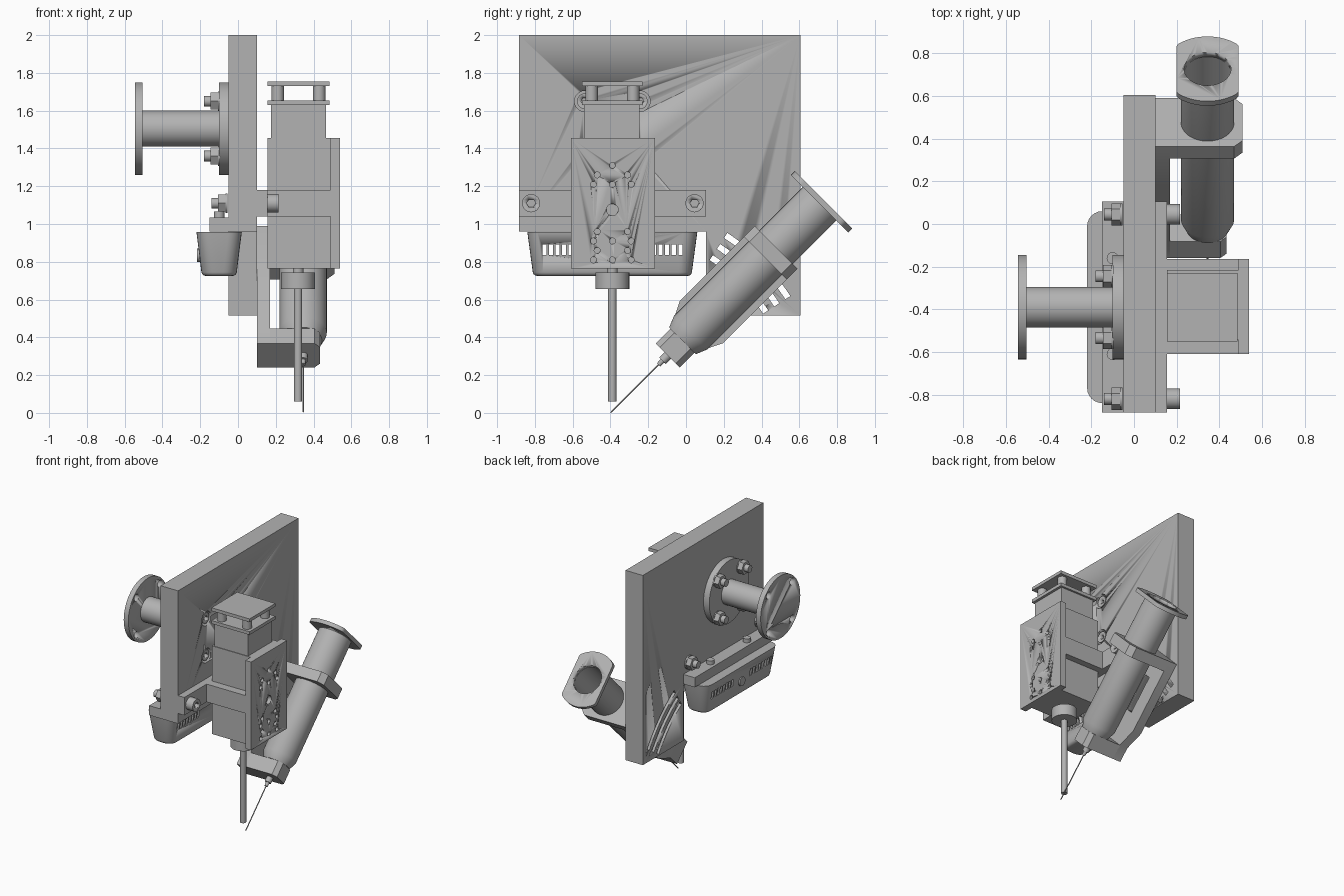
import bpy, bmesh, math
from mathutils import Matrix, Vector

old = bpy.data.objects.get("Cube")
if old:
    bpy.data.objects.remove(old, do_unlink=True)

GREY = (0.45, 0.45, 0.45, 1)
mat = bpy.data.materials.new("machine grey")
mat.use_nodes = True
mat.diffuse_color = GREY
mat.node_tree.nodes["Principled BSDF"].inputs["Base Color"].default_value = GREY


def finish(name, bm, matrix=None):
    bmesh.ops.recalc_face_normals(bm, faces=bm.faces)
    me = bpy.data.meshes.new(name)
    bm.to_mesh(me)
    bm.free()
    ob = bpy.data.objects.new(name, me)
    bpy.context.collection.objects.link(ob)
    me.materials.append(mat)
    if matrix:
        ob.matrix_world = matrix
    bpy.ops.object.select_all(action='DESELECT')
    ob.select_set(True)
    bpy.context.view_layer.objects.active = ob
    bpy.ops.object.shade_smooth_by_angle(angle=math.radians(35))
    return ob


def add_box(bm, x0, x1, y0, y1, z0, z1):
    m = Matrix.Translation(((x0 + x1) / 2, (y0 + y1) / 2, (z0 + z1) / 2))
    m = m @ Matrix.Diagonal((x1 - x0, y1 - y0, z1 - z0, 1))
    return bmesh.ops.create_cube(bm, size=1, matrix=m)["verts"]


def box(name, *dims, matrix=None):
    bm = bmesh.new()
    add_box(bm, *dims)
    return finish(name, bm, matrix)


def add_prism(bm, pts, a0, a1, axis="X"):
    """Extrude a 2D outline: (y, z) along X, or (x, y) along Z."""
    place = (lambda p, a: (a, *p)) if axis == "X" else (lambda p, a: (*p, a))
    lo, hi = ([bm.verts.new(place(p, a)) for p in pts] for a in (a0, a1))
    bm.faces.new(lo)
    bm.faces.new(hi)
    for i in range(len(pts)):
        j = (i + 1) % len(pts)
        bm.faces.new((lo[i], lo[j], hi[j], hi[i]))


def prism(name, pts, a0, a1, axis="X", matrix=None):
    bm = bmesh.new()
    add_prism(bm, pts, a0, a1, axis)
    return finish(name, bm, matrix)


def circle(a, b, r, n=32):
    return [(a + r * math.cos(2 * math.pi * i / n), b + r * math.sin(2 * math.pi * i / n)) for i in range(n)]


def lathe(name, profile, matrix, n=48):
    """Spin an (r, z) outline around local Z."""
    bm = bmesh.new()
    vs = [bm.verts.new((r, 0, z)) for r, z in profile]
    es = [bm.edges.new(p) for p in zip(vs, vs[1:])]
    bmesh.ops.spin(bm, geom=vs + es, cent=(0, 0, 0), axis=(0, 0, 1), angle=2 * math.pi, steps=n)
    bmesh.ops.remove_doubles(bm, verts=bm.verts, dist=1e-5)
    return finish(name, bm, matrix)


def cut(ob, bm):
    tool = finish("cutter", bm, ob.matrix_world.copy())
    tool.hide_render = True
    mod = ob.modifiers.new("cut", 'BOOLEAN')
    mod.operation, mod.solver, mod.object = 'DIFFERENCE', 'EXACT', tool
    bpy.context.view_layer.objects.active = ob
    bpy.ops.object.modifier_apply(modifier=mod.name)
    bpy.data.objects.remove(tool, do_unlink=True)
    return ob


CY, CZ = -0.39, 1.505      # pipe axis; CY is also the spindle centre
corners = [(CY + a * 0.145, CZ + b * 0.145) for a in (-1, 1) for b in (-1, 1)]

# Main plate with notch, recessed screw pockets and arc slots
plate = prism("mounting_plate", [(-0.885, 2), (-0.885, 0.96), (0.105, 0.96), (0.105, 0.515),
                                 (0.605, 0.515), (0.605, 2)], -0.05, 0.1)
bm = bmesh.new()
for p in corners:
    add_prism(bm, circle(*p, 0.055), 0.04, 0.2)
for radius in (0.98, 1.05, 1.12):
    arc = [math.radians(33 + 1.5 * i) for i in range(17)]
    ring = [(radius + 0.016, a) for a in arc] + [(radius - 0.016, a) for a in reversed(arc)]
    add_prism(bm, [(r * math.cos(a) - 0.4, r * math.sin(a)) for r, a in ring], -0.2, 0.3)
cut(plate, bm)

# Pipe spool with flanges, its bolts and sunk screw heads
prism("pipe", circle(CY, CZ, 0.095, 48), -0.51, -0.095)
prism("inner_flange", circle(CY, CZ, 0.245, 64), -0.1, -0.05)
outer = prism("outer_flange", circle(CY, CZ, 0.245, 64), -0.545, -0.505)
bm = bmesh.new()
for p in corners:
    add_prism(bm, circle(*p, 0.027, 20), -0.6, -0.45)
cut(outer, bm)


def nut(y, z, x):
    prism("washer", circle(y, z, 0.052), x - 0.01, x)
    prism("nut", circle(y, z, 0.052, 6), x - 0.05, x - 0.01)
    prism("bolt_end", circle(y, z, 0.028, 20), x - 0.085, x - 0.05)


def socket_head(y, z, x0, x1, r):
    head = prism("screw_head", circle(y, z, r), x0, x1)
    bm = bmesh.new()
    add_prism(bm, circle(y, z, r * 0.5, 6), x1 - 0.025, x1 + 0.1)
    cut(head, bm)


for y, z in corners:
    nut(y, z, -0.095)
    socket_head(y, z, 0.04, 0.095, 0.042)

# Cross bar with its two bolts
box("cross_bar", 0.1, 0.155, -0.885, 0.105, 1.04, 1.18)
for y in (-0.82, 0.045):
    socket_head(y, 1.11, 0.155, 0.215, 0.048)
    nut(y, 1.11, -0.055)

# Lamp shelf and slotted lamp housing
box("lamp_shelf", -0.15, -0.05, -0.885, 0.105, 0.96, 1.035)
for y in (-0.16, -0.61):
    prism("shelf_screw", circle(-0.1, y, 0.028, 24), 1.035, 1.065, "Z")
bm = bmesh.new()
add_box(bm, -0.22, 0.02, -0.84, 0.06, 0.725, 0.957)
mid = Vector((-0.1, -0.39, 0))
for v in bm.verts:
    if v.co.z < 0.8:
        v.co.x = mid.x + (v.co.x - mid.x) * 0.76
        v.co.y = mid.y + (v.co.y - mid.y) * 0.93
upright = [e for e in bm.edges if abs(e.verts[0].co.z - e.verts[1].co.z) > 0.1]
bmesh.ops.bevel(bm, geom=upright, offset=0.07, segments=6, profile=0.5, affect='EDGES')
rim = [e for e in bm.edges if max(v.co.z for v in e.verts) < 0.73]
bmesh.ops.bevel(bm, geom=rim, offset=0.02, segments=3, profile=0.5, affect='EDGES')
lamp = finish("lamp_housing", bm)
bm = bmesh.new()
for side in (-1, 1):
    for i in range(8):
        y = CY + side * (0.115 + 0.035 * i)
        add_box(bm, -0.4, 0.2, y - 0.011, y + 0.011, 0.835, 0.892)
cut(lamp, bm)
prism("lamp_button", circle(CY, 0.835, 0.035, 24), -0.217, -0.1)

# Spindle housing, drilled face plate, clamp arms
box("spindle_housing", 0.155, 0.49, -0.545, -0.215, 0.765, 1.455)
face = box("face_plate", 0.49, 0.54, -0.61, -0.165, 0.765, 1.455)
bm = bmesh.new()
rows = [(1.31, (0,)), (1.26, (-1, 1)), (1.21, (-1.25, 0, 1.25)), (0.96, (-1, 1)),
        (0.91, (-1.25, 0, 1.25)), (0.86, (-1, 1)), (0.81, (-1.25, 0, 1.25))]
for z, offsets in rows:
    for o in offsets:
        add_prism(bm, circle(CY + o * 0.08, z, 0.016, 20), 0.51, 0.6)
add_prism(bm, circle(CY, 1.075, 0.031), 0.51, 0.6)
cut(face, bm)
for y0, y1 in ((-0.61, -0.545), (-0.215, -0.165)):
    box("clamp_arm", 0.155, 0.49, y0, y1, 1.04, 1.18)

# Motor with stand-off cap
box("motor", 0.175, 0.465, -0.54, -0.245, 1.455, 1.63)
box("motor_plate", 0.155, 0.485, -0.55, -0.23, 1.63, 1.655)
box("motor_cap", 0.155, 0.485, -0.55, -0.23, 1.73, 1.755)
for x in (0.21, 0.43):
    for y in (-0.5, -0.28):
        prism("standoff", circle(x, y, 0.033, 24), 1.655, 1.73, "Z")

# Tool collar and rod
for name, r, z0, z1 in (("tool_neck", 0.028, 0.74, 0.765), ("tool_collar", 0.09, 0.655, 0.742),
                        ("tool_rod", 0.022, 0.06, 0.655)):
    prism(name, circle(0.318, CY, r), z0, z1, "Z")

# Syringe: local Z runs from needle tip up the tilted axis
tilt = Matrix.Translation((0.345, -0.4, 0)) @ Matrix.Rotation(-math.pi / 4, 4, 'X')
lathe("barrel", [(0, 0.54), (0.1, 0.54), (0.125, 0.6), (0.125, 1.58), (0.11, 1.58),
                 (0.11, 0.75), (0, 0.7)], tilt)
rim = [(max(-0.145, min(0.145, x)), y) for x, y in circle(0, 0, 0.215, 64)]
flange = prism("finger_flange", rim, 1.565, 1.595, "Z", tilt)
bm = bmesh.new()
add_prism(bm, circle(0, 0, 0.11, 48), 1.4, 1.7, "Z")
cut(flange, bm)
lathe("needle_hub", [(0, 0.36), (0.012, 0.36), (0.014, 0.39), (0.024, 0.39), (0.024, 0.45), (0, 0.45)], tilt, 24)
lathe("needle", [(0, 0), (0.004, 0.01), (0.004, 0.37), (0, 0.37)], tilt, 8)

# Syringe bracket: slotted back plate and two arms
back = prism("bracket_back", [(-0.09, 0.43), (0.09, 0.43), (0.09, 0.54), (0.16, 0.68), (0.16, 1.24),
                              (-0.16, 1.24), (-0.16, 0.68), (-0.09, 0.54)], -0.245, -0.175, "X", tilt)
bm = bmesh.new()
add_box(bm, -0.4, 0, -0.03, 0.03, 0.78, 1.06)
cut(back, bm)


def arm(name, w, x1, c, z0, z1):
    prism(name, [(-0.18, -w), (x1 - c, -w), (x1, c - w), (x1, w - c), (x1 - c, w), (-0.18, w)], z0, z1, "Z", tilt)


arm("lower_arm", 0.09, 0.09, 0.03, 0.43, 0.54)
arm("upper_arm", 0.16, 0.165, 0.04, 1.16, 1.24)
